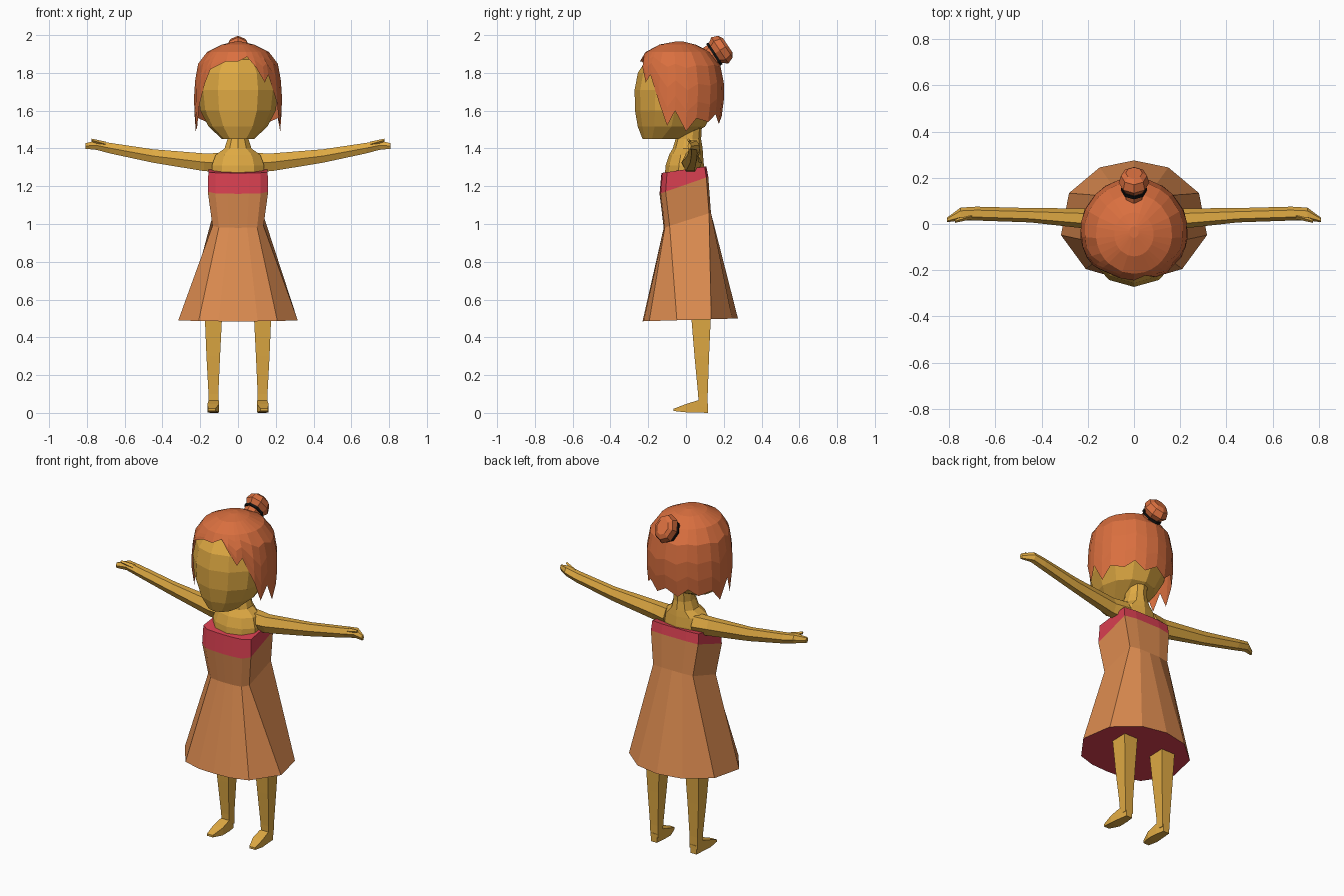
import bpy, bmesh, math

if "Cube" in bpy.data.objects:
    bpy.data.objects.remove(bpy.data.objects["Cube"])


def material(name, rgb):
    m = bpy.data.materials.new(name)
    m.diffuse_color = (*rgb, 1)
    m.use_nodes = True
    m.node_tree.nodes["Principled BSDF"].inputs["Base Color"].default_value = m.diffuse_color
    return m


skin = material("skin", (0.74, 0.40, 0.056))
orange = material("dress_orange", (0.72, 0.26, 0.08))
red = material("band_red", (0.68, 0.05, 0.08))
hair_col = material("hair_orange", (0.70, 0.16, 0.05))
black = material("black", (0.006, 0.006, 0.006))


def loft(name, rings, mats, rule=None, caps=(True, True), mirror=False):
    """Skin equal-sized rings; rule gives a material per step, then the two caps."""
    bm = bmesh.new()
    vs = [[bm.verts.new(p) for p in r] for r in rings]
    n, steps = len(rings[0]), len(rings) - 1
    for i in range(steps):
        for k in range(n):
            f = bm.faces.new((vs[i][k], vs[i][(k + 1) % n],
                              vs[i + 1][(k + 1) % n], vs[i + 1][k]))
            f.material_index = rule[i] if rule else 0
    for j, end in enumerate((0, -1)):
        if caps[j]:
            f = bm.faces.new(vs[end])
            f.material_index = rule[steps + j] if rule else 0
    bmesh.ops.recalc_face_normals(bm, faces=bm.faces[:])
    me = bpy.data.meshes.new(name)
    bm.to_mesh(me)
    bm.free()
    for m in mats:
        me.materials.append(m)
    ob = bpy.data.objects.new(name, me)
    bpy.context.collection.objects.link(ob)
    if mirror:
        ob.modifiers.new("mirror", 'MIRROR')
    return ob


def around(a, z, rx, yf, yb):
    """Point on an oval; angle is measured from the front."""
    return (rx * math.sin(a), (yf + yb) / 2 - (yb - yf) / 2 * math.cos(a), z)


def oval(n, *size):
    return [around(2 * math.pi * k / n, *size) for k in range(n)]


def x_ring(n, x, y, z, ry, rz):
    return [(x, y + ry * math.cos(2 * math.pi * k / n),
             z + rz * math.sin(2 * math.pi * k / n)) for k in range(n)]


# Dress: flared hem, boxy bodice, tilted red band
FLARED = [(0, -1), (.33, -.98), (.66, -.86), (1, -.28), (.89, .44), (.47, .88), (0, 1)]
BOXY = [(0, -1), (.36, -.99), (.75, -.95), (1, -.75), (.97, .92), (.5, 1), (0, 1)]


def dress_ring(shape, rx, yf, yb, zf, zb):
    half = [(x * rx, (yf + yb) / 2 + y * (yb - yf) / 2, zf + (zb - zf) * (y + 1) / 2)
            for x, y in shape]
    return half + [(-x, y, z) for x, y, z in half[-2:0:-1]]


loft("dress", [
    dress_ring(FLARED, .316, -.23, .275, .485, .50),
    dress_ring(BOXY, .135, -.118, .132, .98, 1.06),
    dress_ring(BOXY, .16, -.14, .118, 1.16, 1.25),
    dress_ring(BOXY, .157, -.13, .108, 1.27, 1.305),
], [orange, red], [0, 0, 1, 1, 1])

# Shoulders and neck
loft("shoulders_and_neck", [oval(10, *r) for r in (
    (1.22, .145, -.115, .095), (1.31, .145, -.108, .095), (1.365, .125, -.09, .09),
    (1.40, .075, -.07, .088), (1.45, .058, -.055, .08), (1.53, .058, -.04, .085))], [skin])

# Head with a narrow chin
loft("head", [oval(12, *r) for r in (
    (1.45, .085, -.23, -.03), (1.515, .155, -.255, .10), (1.60, .20, -.27, .15),
    (1.71, .213, -.272, .17), (1.80, .198, -.255, .17), (1.87, .15, -.21, .12),
    (1.90, .07, -.13, .05))], [skin])

# Arms, tapering to hands with thumbs
loft("arms", [x_ring(6, *r) for r in (
    (.09, .03, 1.325, .055, .058), (.18, .022, 1.327, .045, .054),
    (.45, .038, 1.36, .031, .041), (.68, .045, 1.402, .03, .032),
    (.75, .043, 1.417, .028, .028), (.808, .018, 1.413, .010, .017))], [skin], mirror=True)
loft("thumbs", [x_ring(4, *r) for r in (
    (.70, .035, 1.422, .014, .014), (.775, .012, 1.444, .007, .008))], [skin], mirror=True)


# Legs and feet
def box_ring_z(z, x0, x1, y0, y1):
    return [(x0, y0, z), (x1, y0, z), (x1, y1, z), (x0, y1, z)]


loft("legs", [box_ring_z(*r) for r in (
    (.03, .104, .154, .068, .114), (.10, .104, .156, .064, .115),
    (.30, .095, .167, .045, .122), (.52, .084, .176, .027, .132))], [skin], mirror=True)
loft("feet", [[(x0, y, z0), (x1, y, z0), (x1, y, z1), (x0, y, z1)]
              for y, x0, x1, z0, z1 in (
    (.116, .11, .15, 0, .05), (.062, .102, .156, .002, .066),
    (0, .10, .162, .003, .047), (-.065, .12, .158, .010, .022))], [skin], mirror=True)

# Hair: dome whose lower edge follows a ragged hairline
PROFILE = [(1.965, .02, -.06, -.01), (1.95, .085, -.14, .05), (1.91, .165, -.215, .13),
           (1.85, .212, -.25, .18), (1.75, .23, -.262, .20), (1.65, .235, -.265, .20),
           (1.47, .226, -.25, .175)]


def hair_point(deg, z):
    for a, b in zip(PROFILE, PROFILE[1:]):
        if z >= b[0]:
            t = (a[0] - z) / (a[0] - b[0])
            return around(math.radians(deg), z, *(p + (q - p) * t for p, q in zip(a[1:], b[1:])))


SIDE = [(84, 1.60), (100, 1.49), (114, 1.56), (134, 1.54), (148, 1.58), (163, 1.53)]
hairline = ([(0, 1.86), (15, 1.885), (26, 1.83), (38, 1.75), (46, 1.79), (62, 1.64), (73, 1.52)]
            + SIDE + [(180, 1.57)] + [(360 - a, z) for a, z in reversed(SIDE)]
            + [(287, 1.50), (299, 1.63), (310, 1.74), (318, 1.82), (342, 1.86)])
hair_rings = [[hair_point(a, z) for a, _ in hairline] for z in (1.965, 1.95, 1.91)]
hair_rings += [[hair_point(a, 1.91 + (zb - 1.91) * t) for a, zb in hairline]
               for t in (.2, .48, .75, 1)]
loft("hair", hair_rings, [hair_col], caps=(True, False))


# Bun with a black tie, along a tilted axis
def bun_ring(s, r, n=8):
    cy, cz = .15 + .83 * s, 1.90 + .55 * s
    return [(.8 * r * math.cos(t), cy - .55 * r * math.sin(t), cz + .83 * r * math.sin(t))
            for t in (2 * math.pi * k / n for k in range(n))]


loft("bun", [bun_ring(*r) for r in (
    (-.07, .06), (-.006, .06), (.006, .062), (.035, .083), (.07, .07), (.085, .045))], [hair_col])
loft("hair_tie", [bun_ring(*r) for r in ((-.007, .069), (.007, .069))], [black])
